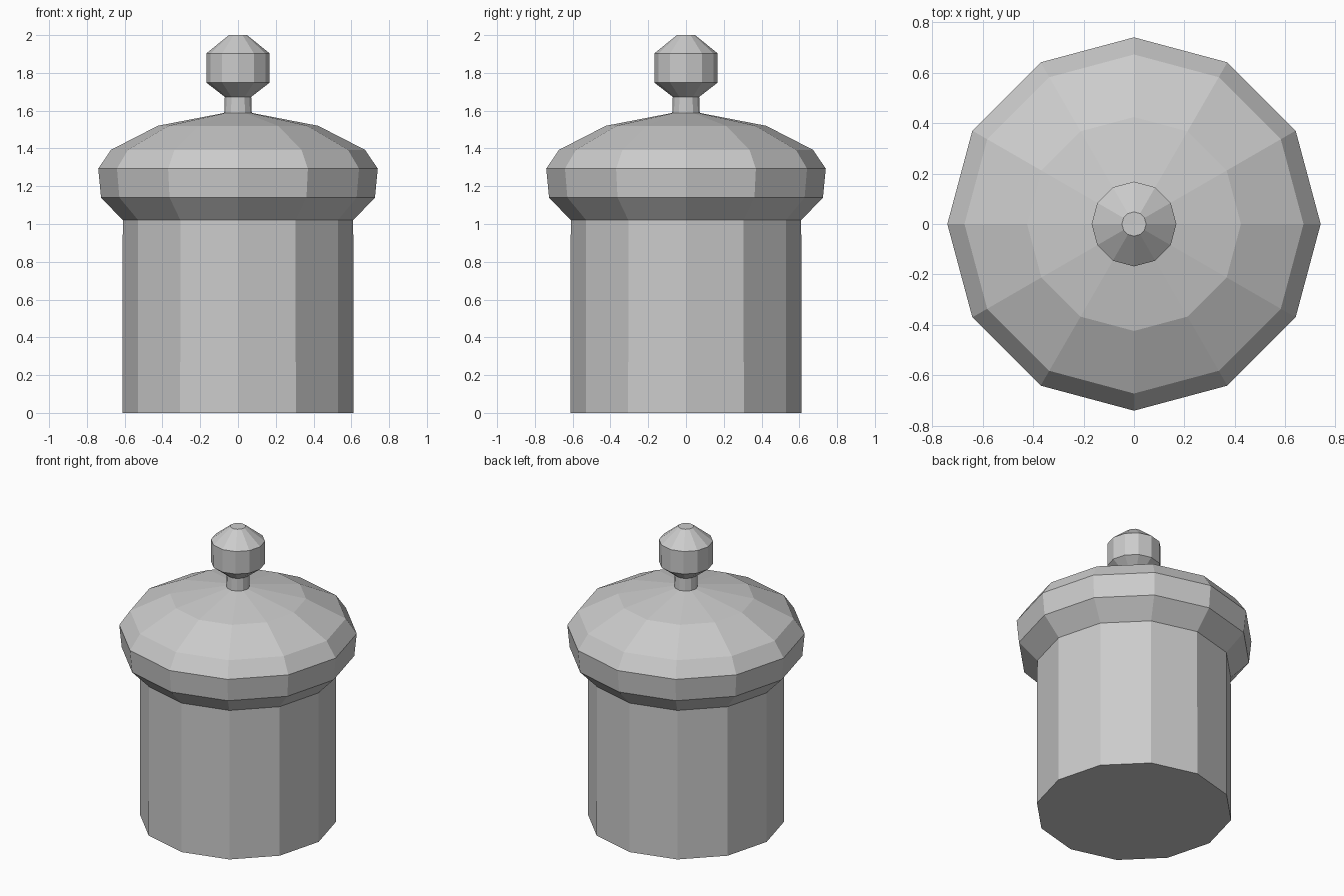
import bpy, bmesh
from math import cos, sin, pi

if "Cube" in bpy.data.objects:
    bpy.data.objects.remove(bpy.data.objects["Cube"])

SIDES = 12


def lathe(name, profile, cap_bottom=False, cap_top=False):
    """Revolve (radius, height) points around z into a flat-shaded part."""
    bm = bmesh.new()
    rings = [[bm.verts.new((r * cos(2 * pi * i / SIDES), r * sin(2 * pi * i / SIDES), z))
              for i in range(SIDES)] for r, z in profile]
    for low, high in zip(rings, rings[1:]):
        for i in range(SIDES):
            j = (i + 1) % SIDES
            bm.faces.new((low[i], low[j], high[j], high[i]))
    if cap_bottom:
        bm.faces.new(rings[0][::-1])
    if cap_top:
        bm.faces.new(rings[-1])
    mesh = bpy.data.meshes.new(name)
    bm.to_mesh(mesh)
    bm.free()
    obj = bpy.data.objects.new(name, mesh)
    bpy.context.collection.objects.link(obj)
    return obj


# Straight jar body with a closed base
lathe("jar_body", [(0.612, 0), (0.61, 1.02)], cap_bottom=True)

# Overhanging domed lid, meeting the body and the knob neck
lathe("lid", [(0.61, 1.02), (0.725, 1.14), (0.74, 1.293), (0.672, 1.393),
              (0.424, 1.52), (0.073, 1.588)])

# Neck and faceted knob
lathe("knob", [(0.073, 1.588), (0.07, 1.673), (0.167, 1.748), (0.168, 1.903),
               (0.048, 2.0)], cap_top=True)
